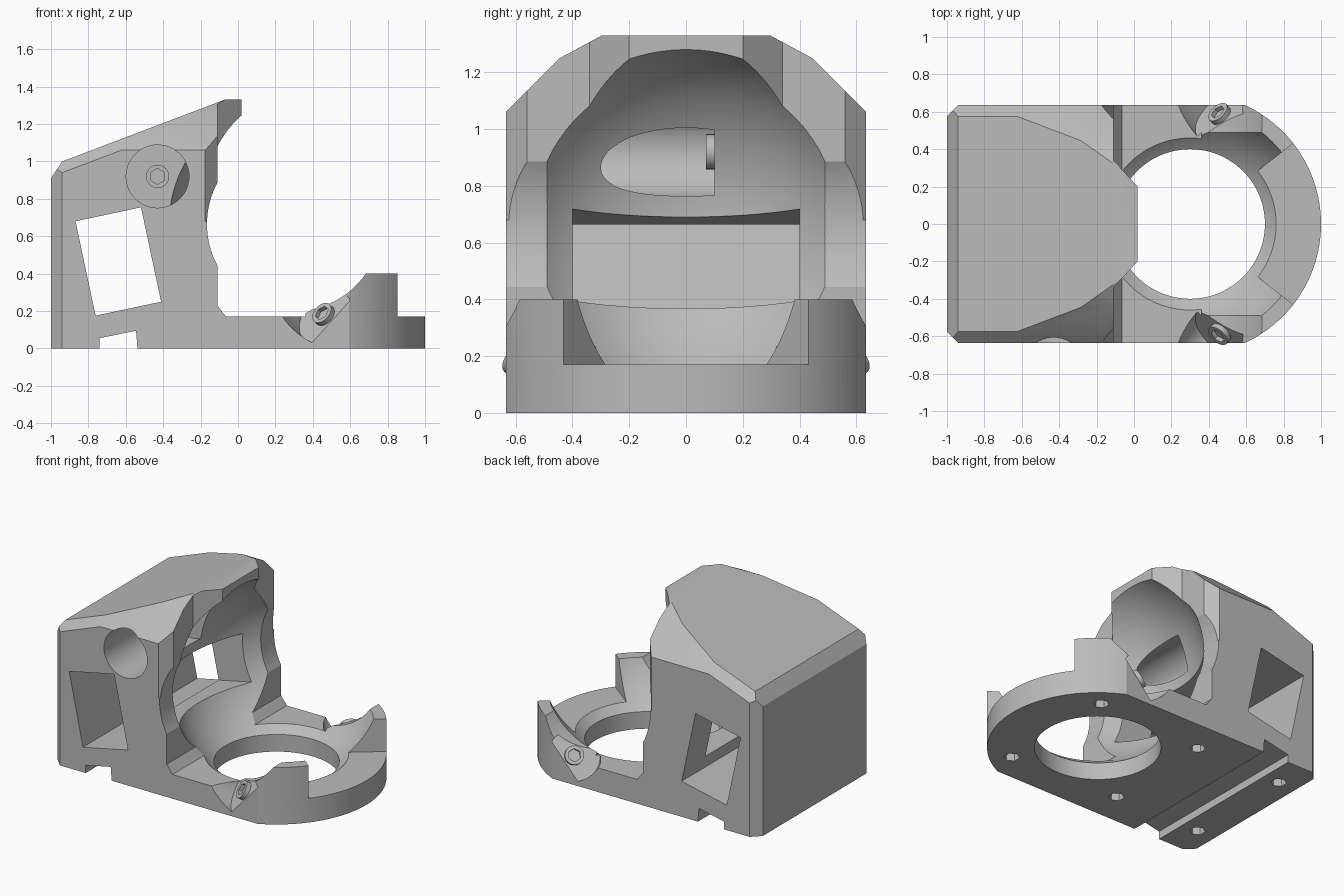
import bpy, bmesh, math
from mathutils import Matrix, Vector

if "Cube" in bpy.data.objects:
    bpy.data.objects.remove(bpy.data.objects["Cube"])

grey = bpy.data.materials.new("light grey plastic")
grey.diffuse_color = (0.5, 0.5, 0.5, 1)
grey.use_nodes = True
grey.node_tree.nodes["Principled BSDF"].inputs["Base Color"].default_value = grey.diffuse_color

HALF_W = 0.635
BALL = Vector((0.3, 0, 0.665))
BALL_R = 0.676


def make(name, bm):
    bmesh.ops.recalc_face_normals(bm, faces=bm.faces)
    me = bpy.data.meshes.new(name)
    bm.to_mesh(me)
    bm.free()
    me.materials.append(grey)
    ob = bpy.data.objects.new(name, me)
    bpy.context.collection.objects.link(ob)
    return ob


def box_bm(lo, hi):
    bm = bmesh.new()
    bmesh.ops.create_cube(bm, size=1)
    for v in bm.verts:
        v.co = [(a + b) / 2 + c * (b - a) for a, b, c in zip(lo, hi, v.co)]
    return bm


def slice_off(bm, n, p):
    """Remove everything on the side of the plane that n points to."""
    geom = bm.verts[:] + bm.edges[:] + bm.faces[:]
    r = bmesh.ops.bisect_plane(bm, geom=geom, plane_co=p, plane_no=n, clear_outer=True)
    edges = [e for e in r["geom_cut"] if isinstance(e, bmesh.types.BMEdge)]
    if edges:
        bmesh.ops.contextual_create(bm, geom=edges)


def prism(name, pts, lo, hi, axis="Z"):
    """Extrude an (x, y) outline along z, or an (x, z) outline along y."""
    bm = bmesh.new()
    at = (lambda a, b, h: (a, b, h)) if axis == "Z" else (lambda a, b, h: (a, h, b))
    f = bm.faces.new([bm.verts.new(at(a, b, lo)) for a, b in pts])
    r = bmesh.ops.extrude_face_region(bm, geom=[f])
    d = at(0, 0, hi - lo)
    bmesh.ops.translate(bm, vec=d, verts=[v for v in r["geom"] if isinstance(v, bmesh.types.BMVert)])
    return make(name, bm)


def rod(name, start, direction, r, length, seg=64):
    d = Vector(direction).normalized()
    bm = bmesh.new()
    m = Matrix.Translation(Vector(start) + d * length / 2) @ d.to_track_quat("Z", "Y").to_matrix().to_4x4()
    bmesh.ops.create_cone(bm, cap_ends=True, segments=seg, radius1=r, radius2=r, depth=length, matrix=m)
    return make(name, bm)


def boolean(ob, other, op="DIFFERENCE"):
    mod = ob.modifiers.new("bool", "BOOLEAN")
    mod.operation, mod.solver, mod.object = op, "EXACT", other
    bpy.context.view_layer.update()
    me = bpy.data.meshes.new_from_object(ob.evaluated_get(bpy.context.evaluated_depsgraph_get()))
    ob.modifiers.clear()
    ob.data = me
    bpy.data.objects.remove(other)


def smooth(ob):
    bpy.ops.object.select_all(action="DESELECT")
    ob.select_set(True)
    bpy.context.view_layer.objects.active = ob
    bpy.ops.object.shade_smooth_by_angle(angle=math.radians(25))


def trim_roof(bm):
    slice_off(bm, (-0.38, 0, 1), (-0.94, 0, 1.0))            # sloping roof
    for s in (1, -1):
        slice_off(bm, (0, s, 1), (0, s * HALF_W, 1.06))       # side hips
        slice_off(bm, (0, s * 0.54, 1), (0, 0, 1.49))
        slice_off(bm, (-0.38, s, 1), (-0.94, s * 0.575, 1.0)) # roof edge chamfers


# Housing block with chamfered back edges
bm = box_bm((-1, -HALF_W, 0), (-0.11, HALF_W, 1.33))
trim_roof(bm)
slice_off(bm, (-0.09, 0, 0.06), (-1, 0, 0.91))
for s in (1, -1):
    slice_off(bm, (-1, s, 0), (-1, s * 0.575, 0))
body = make("housing", bm)

# Hood tip overhanging the ball
bm = box_bm((-0.3, -0.34, 0.9), (0.02, 0.34, 1.33))
trim_roof(bm)
for s in (1, -1):
    slice_off(bm, (0.14, s * 0.13, 0), (0.02, s * 0.2, 0))
boolean(body, make("hood_tip", bm), "UNION")

# Front base plate with rounded end
A0, A1 = math.radians(38), math.asin(HALF_W / 0.7)


def arc(a, b, n):
    return [(0.3 + 0.7 * math.cos(a + (b - a) * i / n), 0.7 * math.sin(a + (b - a) * i / n)) for i in range(n + 1)]


post_arc = arc(A0, A1, 12)
mirror_arc = [(x, -y) for x, y in reversed(post_arc)]
outline = [(-0.3, -HALF_W)] + mirror_arc + arc(-A0, A0, 32)[1:-1] + post_arc + [(-0.3, HALF_W)]
boolean(body, prism("base_plate", outline, 0, 0.17), "UNION")

# Small gusset where the side walls meet the plate
gusset = [(-0.2, 0.1), (-0.03, 0.1), (-0.065, 0.17), (-0.11, 0.23), (-0.2, 0.23)]
boolean(body, prism("gusset", gusset, -HALF_W, HALF_W, "Y"), "UNION")

# Raised posts on each side of the ring
for s in (1, -1):
    pts = [(0.36, 0.25), (0.3 + 0.3 * math.cos(A0), 0.3 * math.sin(A0))] + post_arc + [(0.36, HALF_W)]
    boolean(body, prism("post", [(x, s * y) for x, y in pts], 0.1, 0.4), "UNION")

# Ball socket with flat sides, and scallops through the side walls
bm = bmesh.new()
bmesh.ops.create_uvsphere(bm, u_segments=96, v_segments=48, radius=BALL_R, matrix=Matrix.Translation(BALL))
for s in (1, -1):
    slice_off(bm, (0, s, 0), (0, s * 0.49, 0))
boolean(body, make("ball_cutter", bm))
for s in (1, -1):
    boolean(body, rod("scallop", (0.3, s * 0.485, 0.665), (0, s, 0), 0.466, 0.4, 96))
boolean(body, rod("ring_hole", (0.3, 0, -0.1), (0, 0, 1), 0.4, 0.4, 96))

# Upper front corners of the side walls
for s in (1, -1):
    pts = [(-0.24, 0.71), (-0.05, 0.49), (0.0, 0.71)]
    boolean(body, prism("corner", [(x, s * y) for x, y in pts], 0.68, 1.4))

# Tilted tunnel through the sides and the pocket opening into the socket
tilt = Matrix.Translation((-0.64, 0, 0.465)) @ Matrix.Rotation(math.radians(-12), 4, "Y")
for lo, hi in (((-0.179, -0.9, -0.258), (0.179, 0.9, 0.258)),
               ((0, -0.4, -0.165), (0.55, 0.4, 0.165))):
    bm = box_bm(lo, hi)
    bm.transform(tilt)
    boolean(body, make("tunnel", bm))

# Slot across the underside
boolean(body, prism("slot", [(-0.74, -0.1), (-0.53, -0.1), (-0.545, 0.095), (-0.74, 0.055)], -0.9, 0.9, "Y"))

# Hexagonal blind holes underneath
for x, y in ((0.64, 0.44), (-0.19, 0.4), (-0.86, 0.4)):
    for s in (1, -1):
        boolean(body, rod("blind_hole", (x, s * y, -0.1), (0, 0, 1), 0.05, 0.2, 6))

# Round bores seating the three bearing screws: (floor centre, axis, length)
seats = [((-0.43, 0.1, 0.92), (0, -1, 0), 0.9)]
for s in (1, -1):
    seats.append(((0.465, s * 0.58, 0.175), (-1, s * 1.1, 0.9), 0.35))
for centre, axis, length in seats:
    boolean(body, rod("bore", centre, axis, 0.168, length))
smooth(body)

# Screw heads with hexagonal sockets
for centre, axis, length in seats:
    d = Vector(axis).normalized()
    screw = rod("bearing_screw", Vector(centre) - d * 0.02, d, 0.062, 0.05, 32)
    boolean(screw, rod("socket", Vector(centre) + d * 0.005, d, 0.042, 0.1, 6))
    smooth(screw)
